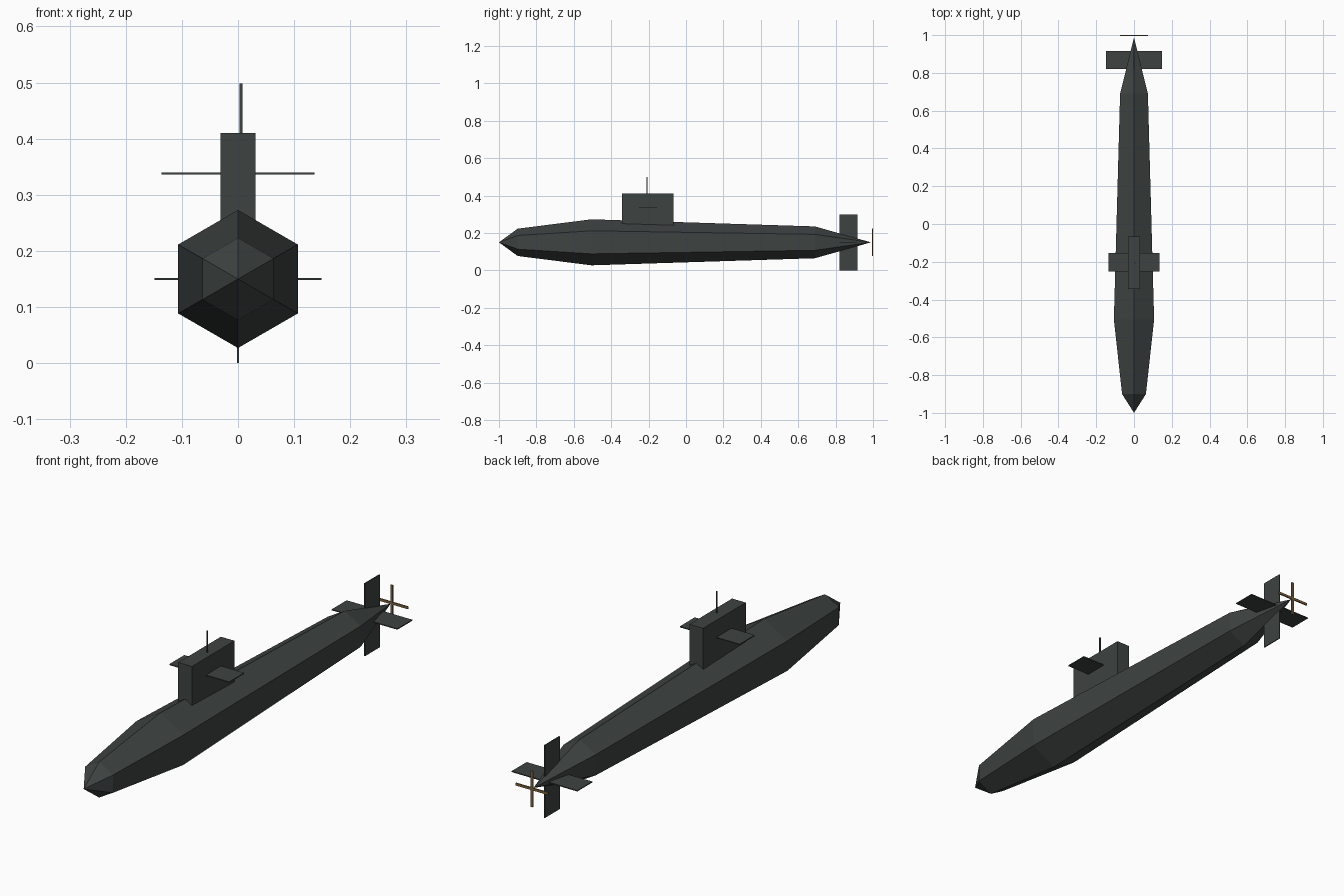
import bpy, bmesh
from math import sin, cos, pi
from mathutils import Matrix

if "Cube" in bpy.data.objects:
    bpy.data.objects.remove(bpy.data.objects["Cube"], do_unlink=True)

AXIS = 0.15  # height of the hull centreline


def material(name, rgb):
    mat = bpy.data.materials.new(name)
    mat.use_nodes = True
    mat.diffuse_color = (*rgb, 1)
    mat.node_tree.nodes["Principled BSDF"].inputs["Base Color"].default_value = (*rgb, 1)
    return mat


hull_grey = material("dark grey green", (0.047, 0.056, 0.054))
bronze = material("bronze brown", (0.21, 0.125, 0.052))


def finish(name, bm, mat):
    bmesh.ops.recalc_face_normals(bm, faces=bm.faces)
    mesh = bpy.data.meshes.new(name)
    bm.to_mesh(mesh)
    bm.free()
    mesh.materials.append(mat)
    obj = bpy.data.objects.new(name, mesh)
    bpy.context.collection.objects.link(obj)
    return obj


def box(name, low, high, mat):
    bm = bmesh.new()
    size = [h - l for l, h in zip(low, high)]
    mid = [(h + l) / 2 for l, h in zip(low, high)]
    bmesh.ops.create_cube(bm, size=1, matrix=Matrix.Translation(mid) @ Matrix.Diagonal((*size, 1)))
    return finish(name, bm, mat)


# Six-sided hull, pointed at bow and stern
def build_hull(stations, sides=6):
    bm = bmesh.new()
    bow = bm.verts.new((0, -1, AXIS))
    stern = bm.verts.new((0, 0.988, AXIS))
    rings = []
    for y, r in stations:
        angles = [2 * pi * i / sides for i in range(sides)]
        rings.append([bm.verts.new((r * sin(a), y, AXIS + r * cos(a))) for a in angles])
    for i in range(sides):
        j = (i + 1) % sides
        bm.faces.new((bow, rings[0][i], rings[0][j]))
        bm.faces.new((stern, rings[-1][j], rings[-1][i]))
        for a, b in zip(rings, rings[1:]):
            bm.faces.new((a[i], b[i], b[j], a[j]))
    return finish("hull", bm, hull_grey)


build_hull([(-0.9, 0.073), (-0.505, 0.123), (0.69, 0.085)])

# Sail with diving planes and mast
box("sail", (-0.031, -0.343, 0.24), (0.031, -0.067, 0.41), hull_grey)
box("sail_planes", (-0.136, -0.251, 0.336), (0.136, -0.154, 0.34), hull_grey)
box("mast", (0.003, -0.21, 0.4), (0.008, -0.205, 0.498), hull_grey)

# Stern planes and rudder
box("stern_planes", (-0.149, 0.82, AXIS - 0.002), (0.149, 0.917, AXIS + 0.002), hull_grey)
box("rudder", (-0.002, 0.82, 0), (0.002, 0.917, 0.298), hull_grey)

# Four-bladed propeller made of two crossed bars
for name, x, z in (("propeller_bar_flat", 0.074, 0.005), ("propeller_bar_upright", 0.005, 0.074)):
    box(name, (-x, 0.995, AXIS - z), (x, 1.0, AXIS + z), bronze)
